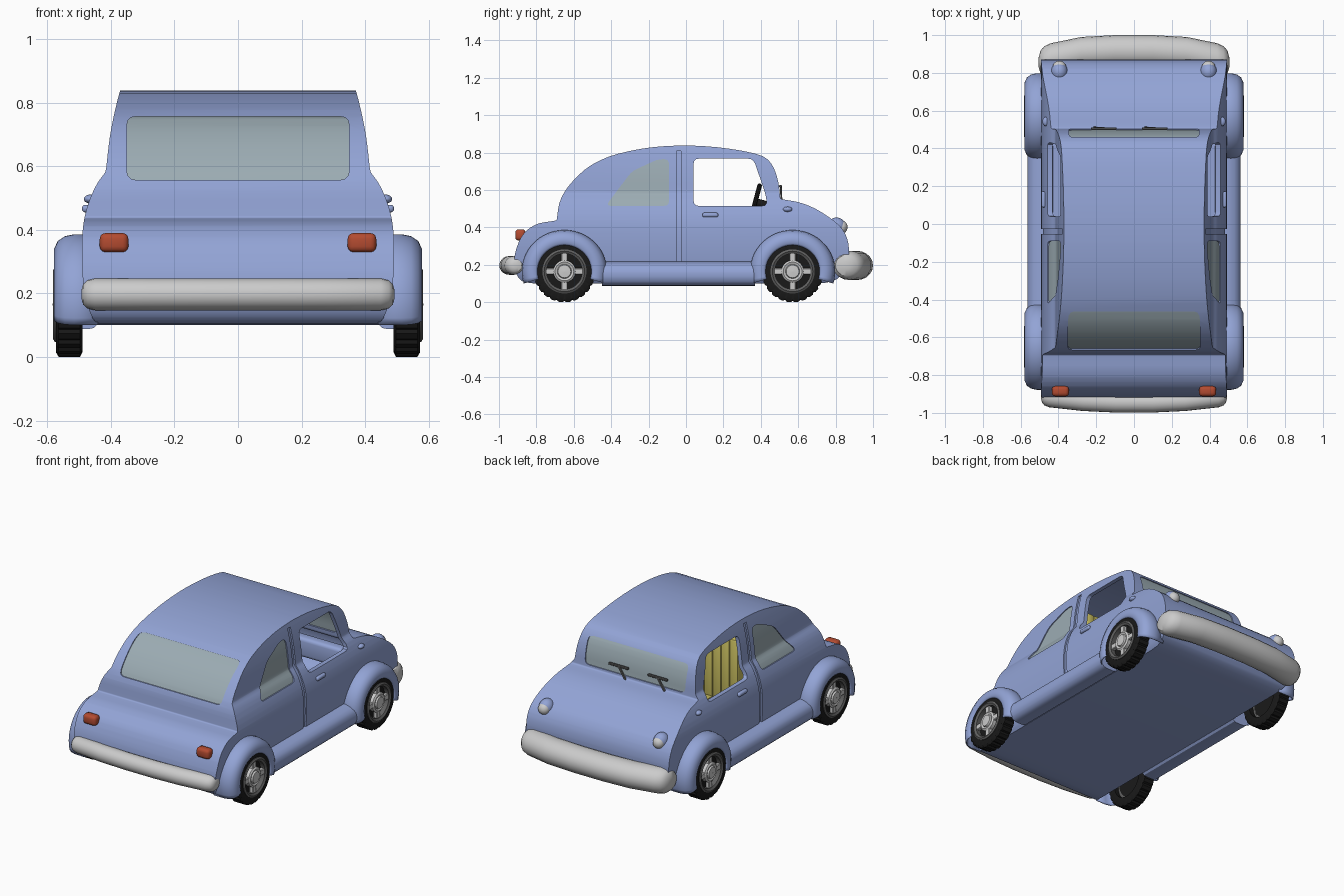
import bpy, bmesh, math
from mathutils import Vector, Matrix

if "Cube" in bpy.data.objects:
    bpy.data.objects.remove(bpy.data.objects["Cube"])


def material(name, rgb):
    m = bpy.data.materials.new(name)
    m.diffuse_color = (*rgb, 1)
    m.use_nodes = True
    m.node_tree.nodes["Principled BSDF"].inputs["Base Color"].default_value = m.diffuse_color
    return m


BLUE = material("blue paint", (0.29, 0.37, 0.67))
GLASS = material("glass", (0.33, 0.41, 0.45))
RED = material("red lens", (0.45, 0.07, 0.03))
BLACK = material("rubber", (0.01, 0.01, 0.01))
YELLOW = material("seat cloth", (0.6, 0.53, 0.12))
WHITE = material("clear lens", (0.75, 0.75, 0.72))
STEEL = material("dark steel", (0.12, 0.12, 0.12))


def finish(name, bm, mat=None, mirror=False):
    bmesh.ops.recalc_face_normals(bm, faces=bm.faces[:])
    me = bpy.data.meshes.new(name)
    bm.to_mesh(me)
    bm.free()
    ob = bpy.data.objects.new(name, me)
    bpy.context.collection.objects.link(ob)
    if mat:
        me.materials.append(mat)
    smooth(ob)
    if mirror:
        ob.modifiers.new("mirror", 'MIRROR')
    return ob


def smooth(ob):
    for p in ob.data.polygons:
        p.use_smooth = True
    ob.data.set_sharp_from_angle(angle=math.radians(32))


def loft(name, rings, mat=None, mirror=False, closed=True, loop=False, caps=True):
    bm = bmesh.new()
    vs = [[bm.verts.new(p) for p in r] for r in rings]
    n = len(vs[0])
    for i in range(len(vs) if loop else len(vs) - 1):
        a, b = vs[i], vs[(i + 1) % len(vs)]
        for j in range(n if closed else n - 1):
            k = (j + 1) % n
            bm.faces.new((a[j], a[k], b[k], b[j]))
    if caps and not loop:
        bm.faces.new(vs[0])
        bm.faces.new(vs[-1])
    return finish(name, bm, mat, mirror)


def prism(name, pts, axis, a, b, mat=None, mirror=False):
    put = (lambda p, t: (t, p[0], p[1])) if axis == 'x' else (lambda p, t: (p[0], t, p[1]))
    return loft(name, [[put(p, t) for p in pts] for t in (a, b)], mat, mirror)


def lathe(name, prof, y, z, n, mat, mirror=True, tread=False):
    rings = []
    for i in range(n):
        t = 2 * math.pi * i / n
        k = lambda r: r * (0.955 if tread and i % 4 == 0 and r > 0.155 else 1)
        rings.append([(x, y + k(r) * math.cos(t), z + k(r) * math.sin(t)) for r, x in prof])
    return loft(name, rings, mat, mirror, loop=True)


def boxes(name, items, mat=None, bevel=0.0, mirror=False, seg=3):
    bm = bmesh.new()
    for c, s in items:
        bmesh.ops.create_cube(bm, size=1, matrix=Matrix.Translation(c) @ Matrix.Diagonal((*s, 1)))
    if bevel:
        bmesh.ops.bevel(bm, geom=bm.edges[:], offset=bevel, segments=seg, affect='EDGES', profile=0.5)
    return finish(name, bm, mat, mirror)


def ball(name, c, r, mat):
    bm = bmesh.new()
    bmesh.ops.create_uvsphere(bm, u_segments=24, v_segments=14, radius=1,
                              matrix=Matrix.Translation(c) @ Matrix.Diagonal((*r, 1)))
    return finish(name, bm, mat, True)


def offset(pts, d):
    out = []
    for i, p in enumerate(pts):
        p, q, s = Vector(p), Vector(pts[i - 1]), Vector(pts[(i + 1) % len(pts)])
        a, b = (p - q).normalized(), (s - p).normalized()
        n1, n2 = Vector((-a.y, a.x)), Vector((-b.y, b.x))
        out.append(p + d * (n1 + n2) / (1 + n1.dot(n2)))
    return out


def rounded(pts, r, n=3):
    out = []
    for i, p in enumerate(pts):
        p, q, s = Vector(p), Vector(pts[i - 1]), Vector(pts[(i + 1) % len(pts)])
        a = p + (q - p).normalized() * min(r, 0.45 * (q - p).length)
        b = p + (s - p).normalized() * min(r, 0.45 * (s - p).length)
        for k in range(n + 1):
            t = k / n
            out.append(a * (1 - t) ** 2 + p * 2 * t * (1 - t) + b * t * t)
    return out


def boolean(ob, cutter, op):
    m = ob.modifiers.new("cut", 'BOOLEAN')
    m.object, m.operation, m.solver = cutter, op, 'EXACT'
    bpy.context.view_layer.objects.active = ob
    bpy.ops.object.modifier_apply(modifier=m.name)
    bpy.data.objects.remove(cutter)
    return ob


# body outline from the side (y, z) and half cross-section (x, z)
SIDE = [(-0.86, 0.10), (0.78, 0.10), (0.85, 0.16), (0.873, 0.25), (0.868, 0.33), (0.835, 0.40),
        (0.76, 0.46), (0.68, 0.508), (0.60, 0.537), (0.515, 0.550), (0.505, 0.554), (0.503, 0.566),
        (0.494, 0.65), (0.465, 0.735), (0.41, 0.79), (0.2, 0.828), (0, 0.841), (-0.2, 0.83),
        (-0.4, 0.788), (-0.53, 0.724), (-0.63, 0.624), (-0.678, 0.54), (-0.69, 0.45),
        (-0.692, 0.438), (-0.705, 0.435), (-0.8, 0.422), (-0.873, 0.37), (-0.912, 0.28),
        (-0.922, 0.2), (-0.9, 0.13)]
HALF = [(0.42, 0.08), (0.46, 0.12), (0.485, 0.2), (0.492, 0.3), (0.491, 0.38), (0.484, 0.44),
        (0.466, 0.5), (0.442, 0.55), (0.419, 0.578), (0.415, 0.59), (0.411, 0.63),
        (0.404, 0.69), (0.393, 0.75), (0.379, 0.81), (0.362, 0.87)]
SECTION = HALF + [(-x, z) for x, z in reversed(HALF)]


def solid(name, d):
    a = prism(name, rounded(offset(SIDE, d), 0.1), 'x', -0.7, 0.7)
    b = prism("section", rounded(offset(SECTION, d), 0.03, 2), 'y', -1.2, 1.2)
    return boolean(a, b, 'INTERSECT')


def rect(x, z0, z1):
    return rounded([(-x, z0), (x, z0), (x, z1), (-x, z1)], 0.03)


REAR_SIDE = rounded([(-0.43, 0.515), (-0.09, 0.515), (-0.09, 0.765), (-0.15, 0.765), (-0.29, 0.70)], 0.03)
DOOR = rounded([(0.04, 0.515), (0.435, 0.515), (0.425, 0.58), (0.36, 0.768), (0.04, 0.768)], 0.03)


def glazed_openings():
    return [prism("cutter", REAR_SIDE, 'x', -0.8, 0.8),
            prism("cutter", rect(0.345, 0.57, 0.735), 'y', 0.35, 0.8),
            prism("cutter", rect(0.35, 0.557, 0.757), 'y', -0.85, -0.4)]


# hollow body with window openings and door grooves
body = boolean(solid("body_shell", 0), solid("cavity", 0.025), 'DIFFERENCE')
for c in glazed_openings() + [prism("cutter", DOOR, 'x', -0.8, 0.8)]:
    boolean(body, c, 'DIFFERENCE')
strip = [(x, z) for x, z in HALF if 0.19 < z < 0.82]
for s in (1, -1):
    ring = [(s * (x + 0.03), z) for x, z in strip] + [(s * (x - 0.010), z) for x, z in reversed(strip)]
    boolean(body, prism("cutter", ring, 'y', -0.052, -0.026), 'DIFFERENCE')
body.data.materials.clear()
body.data.materials.append(BLUE)
smooth(body)

# window glass follows the shell
for name, c in zip(("rear_side_glass", "windscreen", "rear_window"), glazed_openings()):
    g = boolean(solid(name, 0.006), solid("cavity", 0.014), 'DIFFERENCE')
    boolean(g, c, 'INTERSECT')
    g.data.materials.clear()
    g.data.materials.append(GLASS)
    smooth(g)

# wheels and fenders
FENDER = [(0.44, 0.221), (0.515, 0.221), (0.545, 0.215), (0.567, 0.2), (0.579, 0.175), (0.578, 0.15), (0.57, 0.137)]
TYRE = [(0.11, 0.49), (0.15, 0.49), (0.165, 0.497), (0.165, 0.564), (0.152, 0.572), (0.115, 0.572), (0.11, 0.56)]
for tag, y in (("front", 0.57), ("rear", -0.65)):
    z = 0.165
    lathe(tag + "_tyre", TYRE, y, z, 96, BLACK, tread=True)
    lathe(tag + "_rim", [(0.095, 0.52), (0.118, 0.52), (0.118, 0.576), (0.108, 0.582), (0.095, 0.574)], y, z, 48, STEEL)
    lathe(tag + "_wheel_disc", [(0.001, 0.52), (0.1, 0.52), (0.1, 0.545), (0.001, 0.545)], y, z, 32, BLACK)
    lathe(tag + "_hub", [(0.001, 0.53), (0.06, 0.53), (0.06, 0.57), (0.05, 0.577), (0.038, 0.572), (0.034, 0.581), (0.001, 0.583)], y, z, 32, None)
    boxes(tag + "_spokes", [((0.558, y, z), (0.025, 0.2, 0.035)), ((0.558, y, z), (0.025, 0.035, 0.2))],
          None, 0.004, True, 1)
    rings = []
    for i in range(37):
        t = math.radians(-17 + 214 * i / 36)
        rings.append([(x, y + 1.03 * r * math.cos(t), z + r * math.sin(t)) for x, r in FENDER])
    f = loft(tag + "_fender", rings, BLUE, True, closed=False, caps=False)
    m = f.modifiers.new("thickness", 'SOLIDIFY')
    m.thickness, m.offset = 0.006, -1

# running boards
board = rounded([(0.44, 0.088), (0.54, 0.088), (0.568, 0.13), (0.56, 0.19), (0.51, 0.218), (0.44, 0.218)], 0.03)
prism("running_board", board, 'y', -0.45, 0.37, BLUE, True)


# bumpers swept across the car
def bumper(name, stations, ry, rz, z):
    full = [(-x, y, k) for x, y, k in reversed(stations)] + stations
    angles = [2 * math.pi * i / 20 for i in range(20)]
    loft(name, [[(x, y + k * ry * math.cos(a), z + k * rz * math.sin(a)) for a in angles] for x, y, k in full])


bumper("front_bumper", [(0.1, 0.915, 1), (0.28, 0.905, 1), (0.44, 0.872, 1), (0.475, 0.863, 0.92),
                        (0.495, 0.858, 0.7), (0.505, 0.855, 0.3)], 0.085, 0.078, 0.197)
bumper("rear_bumper", [(0.1, -0.946, 1), (0.27, -0.938, 1), (0.45, -0.918, 1), (0.475, -0.914, 0.88),
                       (0.487, -0.912, 0.65), (0.492, -0.911, 0.3)], 0.052, 0.05, 0.197)

# lamps and door hardware
boxes("tail_lamp", [((0.39, -0.885, 0.36), (0.09, 0.055, 0.06))], RED, 0.018, True)
ball("headlamp_pod", (0.395, 0.805, 0.405), (0.044, 0.05, 0.048), BLUE)
ball("headlamp_lens", (0.395, 0.832, 0.402), (0.035, 0.032, 0.035), WHITE)
ball("side_indicator", (0.465, 0.543, 0.497), (0.02, 0.025, 0.014), BLUE)
boxes("door_handle", [((0.476, 0.13, 0.467), (0.03, 0.085, 0.024))], BLUE, 0.01, True)

# wipers
for tag, x in (("left", -0.16), ("right", 0.11)):
    boxes(tag + "_wiper_blade", [((x, 0.505, 0.62), (0.135, 0.014, 0.014))], STEEL, 0.003, seg=1)
    arm = [(x, 0.507, 0.62), (x - 0.05, 0.51, 0.55)]
    loft(tag + "_wiper_arm", [[(px + a, py + b, pz) for a, b in ((-.006, -.005), (.006, -.005), (.006, .005), (-.006, .005))]
                              for px, py, pz in arm], STEEL)

# ribbed seats
back, cushion = [], []
for k in range(-2, 3):
    back.append(((0.2 + k * 0.058, -0.05, 0.47), (0.06, 0.075, 0.46)))
    cushion.append(((0.2 + k * 0.058, 0.13, 0.26), (0.06, 0.32, 0.1)))
boxes("front_seat", back + cushion, YELLOW, 0.014, True, 2)
bench = []
for k in range(6):
    bench.append(((0.03 + k * 0.06, -0.48, 0.43), (0.062, 0.075, 0.38)))
    bench.append(((0.03 + k * 0.06, -0.32, 0.26), (0.062, 0.28, 0.1)))
boxes("rear_bench", bench, YELLOW, 0.014, True, 2)

# dashboard and steering wheel
boxes("dashboard", [((0, 0.45, 0.45), (0.84, 0.07, 0.12))], BLUE, 0.02)
tilt = Matrix.Translation((-0.2, 0.37, 0.535)) @ Matrix.Rotation(math.radians(75), 4, 'X')
rings = []
for i in range(32):
    t = 2 * math.pi * i / 32
    rings.append([tilt @ Vector(((0.09 + 0.013 * math.cos(u)) * math.cos(t), (0.09 + 0.013 * math.cos(u)) * math.sin(t),
                                 0.013 * math.sin(u))) for u in (2 * math.pi * j / 10 for j in range(10))])
loft("steering_wheel", rings, BLACK, loop=True)
disc = lambda r, h: [tilt @ Vector((r * math.cos(i * math.pi / 6), r * math.sin(i * math.pi / 6), h)) for i in range(12)]
loft("steering_column", [disc(0.022, 0.01), disc(0.022, -0.1)], BLACK)
loft("steering_spoke", [[tilt @ Vector((x, a, b)) for a, b in ((-.01, -.006), (.01, -.006), (.01, .006), (-.01, .006))]
                        for x in (-0.09, 0.09)], BLACK)
